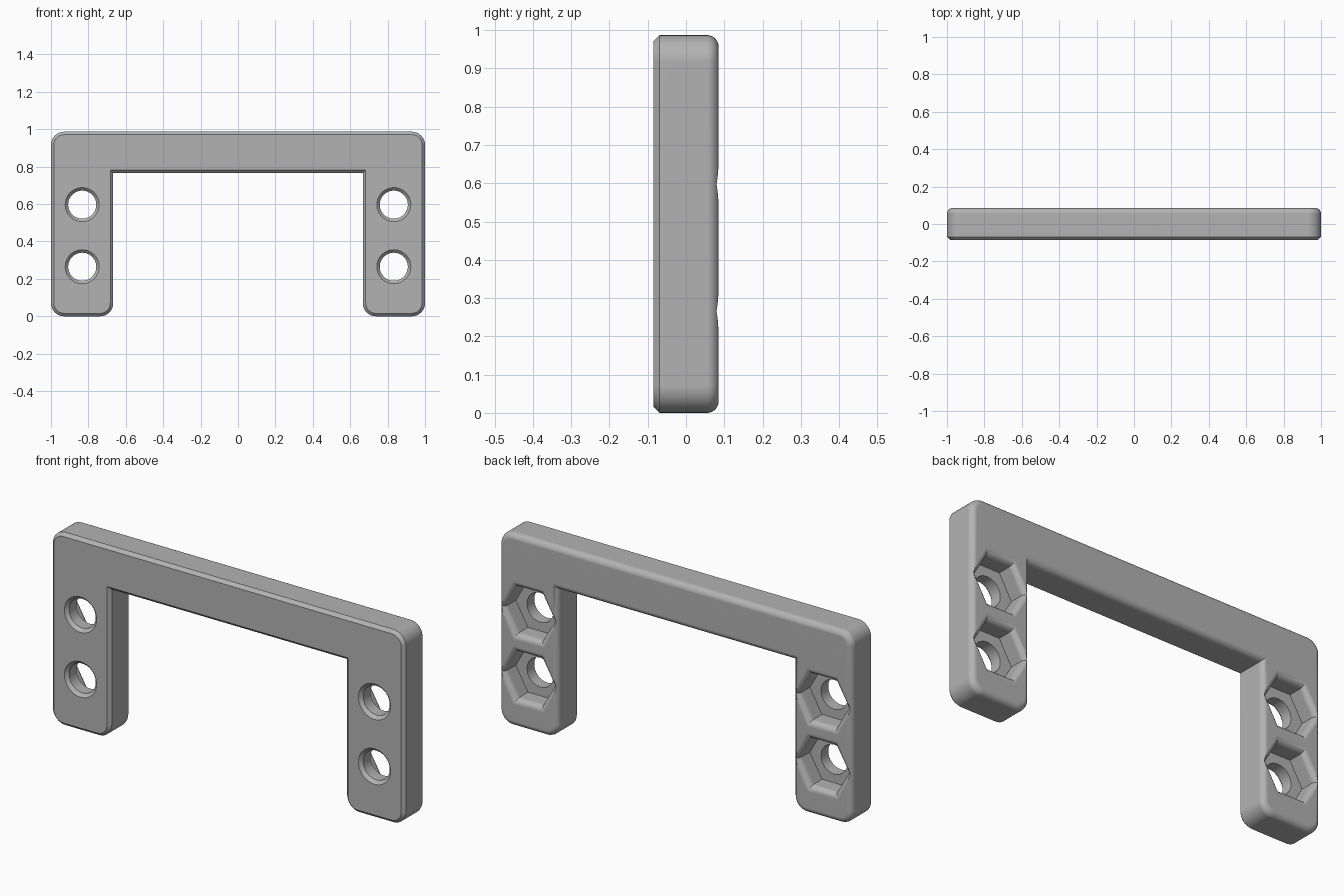
import bpy, bmesh
from math import sin, cos, pi, radians

cube = bpy.data.objects.get("Cube")
if cube:
    bpy.data.objects.remove(cube, do_unlink=True)

HEIGHT, LEG_IN, BAR_LOW = 0.987, 0.667, 0.765
HALF, CHAMFER, FILLET, CORNER = 0.085, 0.016, 0.03, 0.07
STEPS = 8

grey = bpy.data.materials.new("grey")
grey.use_nodes = True
grey.diffuse_color = (0.45, 0.45, 0.45, 1)
grey.node_tree.nodes["Principled BSDF"].inputs["Base Color"].default_value = (0.45, 0.45, 0.45, 1)


def loft(name, rings):
    """Closed solid skinned through rings of equal point count."""
    bm = bmesh.new()
    loops = [[bm.verts.new(p) for p in ring] for ring in rings]
    for a, b in zip(loops, loops[1:]):
        for i in range(len(a)):
            j = (i + 1) % len(a)
            bm.faces.new((a[i], a[j], b[j], b[i]))
    bm.faces.new(loops[0])
    bm.faces.new(loops[-1])
    bmesh.ops.recalc_face_normals(bm, faces=bm.faces)
    mesh = bpy.data.meshes.new(name)
    bm.to_mesh(mesh)
    bm.free()
    mesh.materials.append(grey)
    obj = bpy.data.objects.new(name, mesh)
    bpy.context.collection.objects.link(obj)
    return obj


def outline(inset, y):
    """U-shaped outline: rounded outer corners, sharp inner ones."""
    def arc(cx, cz, start):
        r = CORNER - inset
        angles = [radians(start + 90 * i / STEPS) for i in range(STEPS + 1)]
        return [(cx + r * cos(a), y, cz + r * sin(a)) for a in angles]
    inner = (LEG_IN + inset, y, BAR_LOW + inset)
    right = [inner] + arc(LEG_IN + CORNER, CORNER, 180)
    right += arc(1 - CORNER, CORNER, 270) + arc(1 - CORNER, HEIGHT - CORNER, 0)
    return right + [(-x, y, z) for x, y, z in reversed(right)]


def ring(x, z, radius, y, sides):
    turn = 2 * pi / sides
    return [(x + radius * cos(i * turn), y, z + radius * sin(i * turn)) for i in range(sides)]


# Handle body: chamfered front edge, filleted back edge
quarter = [pi / 2 * i / STEPS for i in range(STEPS + 1)]
levels = [(CHAMFER, -HALF), (0, CHAMFER - HALF)]
levels += [(FILLET * (1 - cos(a)), HALF - FILLET + FILLET * sin(a)) for a in quarter]
frame = loft("handle_frame", [outline(d, y) for d, y in levels])

# Countersunk bolt holes from the front, flared hexagonal nut pockets from the back
HOLE, APOTHEM, FLOOR = 0.075, 0.12, -0.01
cutters = []
for x in (-0.833, 0.833):
    for z in (0.265, 0.597):
        hole = [(HOLE + CHAMFER, -0.12), (HOLE + CHAMFER, -HALF), (HOLE, CHAMFER - HALF), (HOLE, 0.03)]
        cutters.append(loft("hole_cutter", [ring(x, z, r, y, 48) for r, y in hole]))
        pocket = [(APOTHEM, FLOOR)]
        pocket += [(APOTHEM + FILLET * (1 - cos(a)), HALF - FILLET + FILLET * sin(a)) for a in quarter]
        pocket.append((APOTHEM + FILLET, 0.12))
        cutters.append(loft("pocket_cutter", [ring(x, z, r / cos(pi / 6), y, 6) for r, y in pocket]))

bpy.context.view_layer.objects.active = frame
frame.select_set(True)
for cutter in cutters:
    mod = frame.modifiers.new("cut", "BOOLEAN")
    mod.operation, mod.solver, mod.object = "DIFFERENCE", "EXACT", cutter
    bpy.ops.object.modifier_apply(modifier=mod.name)
    bpy.data.objects.remove(cutter, do_unlink=True)

# Smooth fillets with crisp flat faces
bpy.ops.object.shade_smooth_by_angle(angle=radians(25))
weighted = frame.modifiers.new("weighted_normals", "WEIGHTED_NORMAL")
weighted.keep_sharp = True
